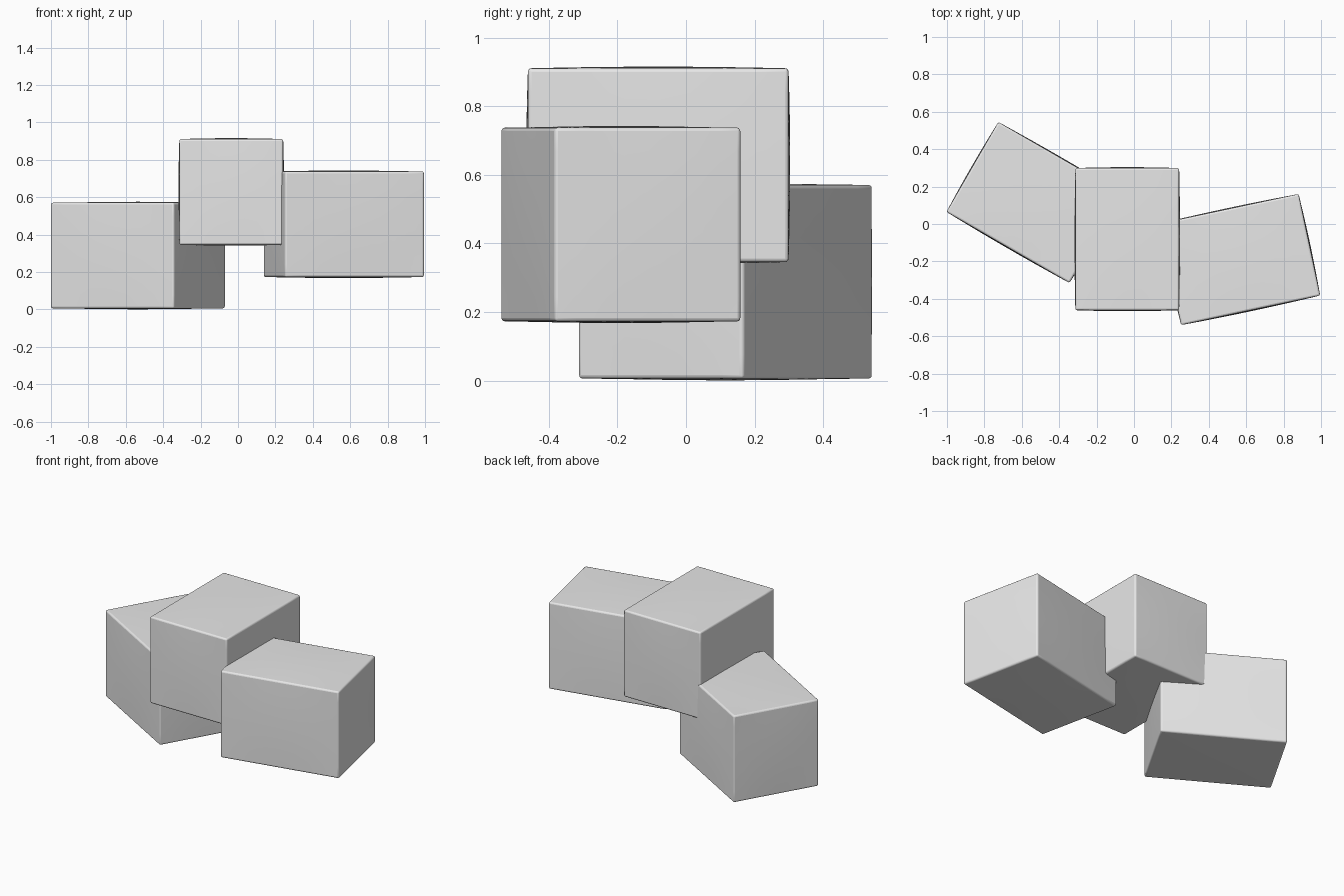
import bpy, bmesh, math

old = bpy.data.objects.get("Cube")
if old:
    bpy.data.objects.remove(old, do_unlink=True)

GREY = (0.8, 0.8, 0.8, 1.0)
grey = bpy.data.materials.new("plain grey")
grey.use_nodes = True
grey.diffuse_color = GREY
grey.node_tree.nodes["Principled BSDF"].inputs["Base Color"].default_value = GREY

HALF = (0.2775, 0.38, 0.2825)   # half sizes shared by all blocks
BULGE = 0.005                   # slight pillowing of each face


def block(name, centre, angle):
    """Rounded, faintly pillowed block turned about the vertical axis."""
    bm = bmesh.new()
    bmesh.ops.create_cube(bm, size=2)
    bmesh.ops.subdivide_edges(bm, edges=bm.edges[:], cuts=7, use_grid_fill=True)
    for v in bm.verts:
        c = v.co.copy()
        for i in range(3):
            swell = 0.0
            if abs(c[i]) > 0.999:
                a, b = c[(i + 1) % 3], c[(i + 2) % 3]
                swell = math.copysign(BULGE * (1 - a * a) * (1 - b * b), c[i])
            v.co[i] = c[i] * HALF[i] + swell
    mesh = bpy.data.meshes.new(name)
    bm.to_mesh(mesh)
    bm.free()
    mesh.materials.append(grey)
    obj = bpy.data.objects.new(name, mesh)
    bpy.context.collection.objects.link(obj)
    obj.location = centre
    obj.rotation_euler.z = math.radians(angle)

    # Small rounded edges
    bevel = obj.modifiers.new("rounded edges", 'BEVEL')
    bevel.width = 0.01
    bevel.segments = 3
    bevel.limit_method = 'ANGLE'
    bevel.angle_limit = math.radians(40)

    bpy.ops.object.select_all(action='DESELECT')
    obj.select_set(True)
    bpy.context.view_layer.objects.active = obj
    bpy.ops.object.shade_smooth_by_angle(angle=math.radians(40))


# Three overlapping blocks at different heights and turns
block("middle_block", (-0.036, -0.081, 0.628), 0)
block("left_block", (0.566, -0.19, 0.455), 102)
block("right_block", (-0.535, 0.115, 0.288), 60)
